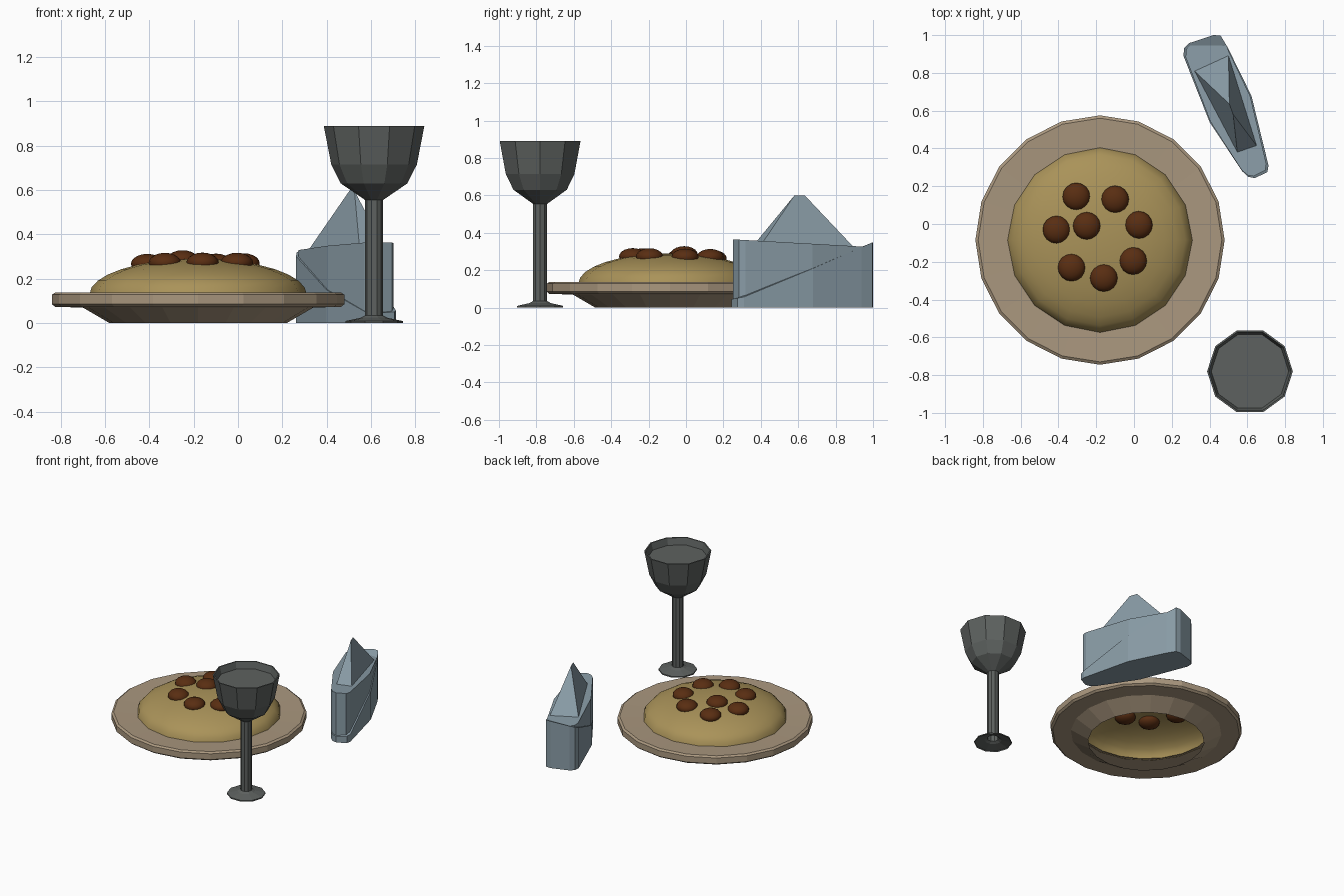
import bpy, bmesh
from math import sin, cos, pi, sqrt

if "Cube" in bpy.data.objects:
    bpy.data.objects.remove(bpy.data.objects["Cube"])


def material(name, color):
    m = bpy.data.materials.new(name)
    m.diffuse_color = (*color, 1)
    m.use_nodes = True
    m.node_tree.nodes["Principled BSDF"].inputs["Base Color"].default_value = m.diffuse_color
    return m


def make(name, verts, faces, mat, smooth=False, normals=True):
    me = bpy.data.meshes.new(name)
    me.from_pydata(verts, [], faces)
    bm = bmesh.new()
    bm.from_mesh(me)
    bmesh.ops.remove_doubles(bm, verts=bm.verts, dist=0.0005)
    if normals:
        bmesh.ops.recalc_face_normals(bm, faces=bm.faces)
    for f in bm.faces:
        f.smooth = smooth
    bm.to_mesh(me)
    bm.free()
    me.materials.append(mat)
    ob = bpy.data.objects.new(name, me)
    bpy.context.collection.objects.link(ob)
    return ob


def lathe(name, profile, n, center, mat, smooth=False):
    # profile runs bottom-outside to top-inside, so normals point outwards
    verts = [(center[0] + r * cos(2 * pi * i / n), center[1] + r * sin(2 * pi * i / n), z)
             for r, z in profile for i in range(n)]
    faces = [(j * n + i, j * n + (i + 1) % n, (j + 1) * n + (i + 1) % n, (j + 1) * n + i)
             for j in range(len(profile) - 1) for i in range(n)]
    return make(name, verts, faces, mat, smooth, normals=False)


def band(name, outline, top, mat):
    # upright wall with a slanted top, capped at both ends
    n = len(outline)
    verts = [(x, y, 0) for x, y in outline] + [(x, y, top(y)) for x, y in outline]
    faces = [(i, (i + 1) % n, n + (i + 1) % n, n + i) for i in range(n)]
    faces += [tuple(range(n)), tuple(range(n, 2 * n))]
    return make(name, verts, faces, mat)


cream = material("cream", (0.40, 0.31, 0.21))
pasta = material("pasta_yellow", (0.40, 0.29, 0.10))
brown = material("meat_brown", (0.10, 0.027, 0.006))
grey = material("dark_grey", (0.11, 0.12, 0.115))
blue = material("cloth_blue", (0.25, 0.33, 0.38))

# Plate: open ring with a raised rim
PC = (-0.18, -0.085)
lathe("plate", [(0.40, 0), (0.52, 0.07), (0.645, 0.073), (0.66, 0.085),
                (0.66, 0.128), (0.645, 0.138), (0.47, 0.132)], 20, PC, cream)

# Pasta mound: open half ellipsoid
R, H, Z0 = 0.49, 0.16, 0.13
dome = [(R * cos(a * pi / 16), Z0 + H * sin(a * pi / 16)) for a in range(9)]
lathe("pasta_mound", dome, 16, PC, pasta, True)

# Meatballs resting on the mound surface
balls = [(-0.305, 0.145), (-0.10, 0.13), (-0.41, -0.03), (-0.25, -0.01),
         (0.025, -0.005), (-0.33, -0.23), (-0.16, -0.285), (-0.005, -0.195)]
for x, y in balls:
    d2 = ((x - PC[0]) ** 2 + (y - PC[1]) ** 2) / R ** 2
    z = Z0 + H * sqrt(1 - d2)
    prof = [(0.073 * cos(a * pi / 10), z - 0.003 + 0.045 * sin(a * pi / 10)) for a in range(-5, 6)]
    lathe("meatball", prof, 16, (x, y), brown, True)

# Goblet with foot, stem, bowl and drink surface
lathe("goblet", [(0.13, 0), (0.13, 0.009), (0.06, 0.024), (0.04, 0.035), (0.04, 0.555),
                 (0.065, 0.572), (0.15, 0.63), (0.193, 0.715), (0.227, 0.89),
                 (0.218, 0.89), (0.205, 0.84), (0, 0.84)], 10, (0.614, -0.78), grey)

# Folded napkin: inner wrap, outer wrap with a diagonal edge, and the peak
outline = [(0.262, 0.89), (0.265, 0.93), (0.29, 0.957), (0.42, 1.0), (0.458, 0.998),
           (0.495, 0.937), (0.622, 0.678), (0.712, 0.31), (0.706, 0.275),
           (0.64, 0.243), (0.605, 0.25), (0.572, 0.28), (0.40, 0.54)]
CX, CY = 0.488, 0.62
inner = [(CX + (x - CX) * 0.95, CY + (y - CY) * 0.975) for x, y in outline]
band("napkin_inner_wrap", inner, lambda y: 0.365 - 0.056 * (y - 0.25), blue)
band("napkin_outer_wrap", outline,
     lambda y: 0.045 + 0.17 * (y - 0.24) if y < 0.34 else 0.062 + 0.436 * (y - 0.34), blue)

base = [(0.315, 0.815, 0.325), (0.50, 0.895, 0.325), (0.654, 0.408, 0.345), (0.548, 0.37, 0.345)]
make("napkin_peak", base + [(0.505, 0.635, 0.60), (0.525, 0.58, 0.60)],
     [(0, 1, 4), (1, 2, 5, 4), (2, 3, 5), (3, 0, 4, 5), (3, 2, 1, 0)], blue)
